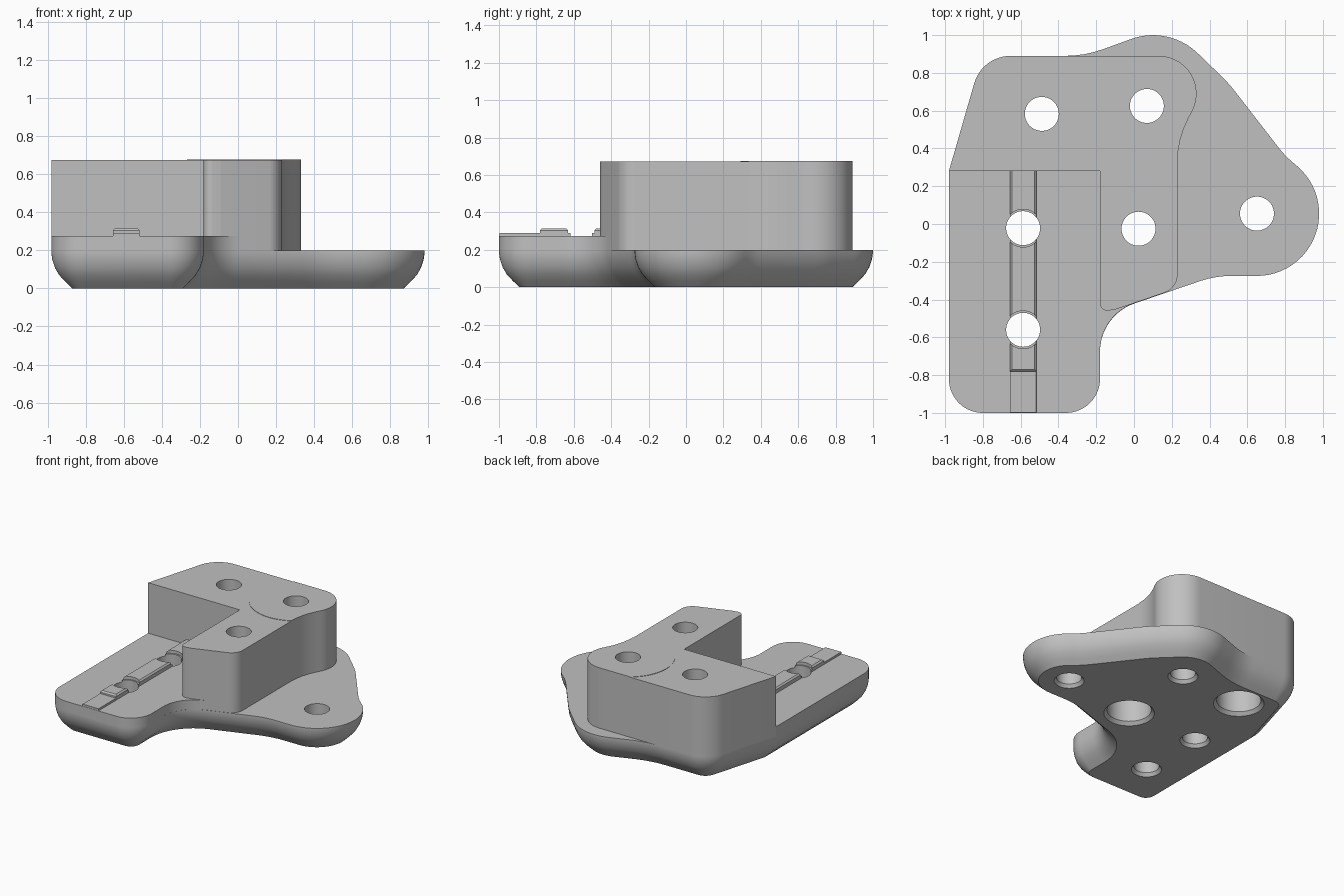
import bpy, bmesh
from math import pi, cos, sin, tan, acos
from mathutils import Vector

if "Cube" in bpy.data.objects:
    bpy.data.objects.remove(bpy.data.objects["Cube"])

GREY = 0.53
grey = bpy.data.materials.new("plain_grey")
grey.diffuse_color = (GREY, GREY, GREY, 1)
grey.use_nodes = True
grey.node_tree.nodes["Principled BSDF"].inputs["Base Color"].default_value = (GREY, GREY, GREY, 1)


def rounded(corners):
    """Polygon from (x, y, fillet radius) corners."""
    pts = []
    for i, (x, y, r) in enumerate(corners):
        p = Vector((x, y))
        if r == 0:
            pts.append(p)
            continue
        a = (Vector(corners[i - 1][:2]) - p).normalized()
        b = (Vector(corners[(i + 1) % len(corners)][:2]) - p).normalized()
        half = acos(max(-1, min(1, a.dot(b)))) / 2
        centre = p + (a + b).normalized() * (r / sin(half))
        start = p + a * (r / tan(half)) - centre
        turn = pi - 2 * half
        if a.cross(b) > 0:
            turn = -turn
        steps = max(4, int(abs(turn) / 0.1))
        for k in range(steps + 1):
            t = turn * k / steps
            pts.append(centre + Vector((start.x * cos(t) - start.y * sin(t),
                                        start.x * sin(t) + start.y * cos(t))))
    return pts


def inset(pts, d):
    """Move a counter-clockwise polygon inward by d, with mitred corners."""
    out = []
    for i, p in enumerate(pts):
        e = (p - pts[i - 1]).normalized()
        f = (pts[(i + 1) % len(pts)] - p).normalized()
        n, m = Vector((-e.y, e.x)), Vector((-f.y, f.x))
        out.append(p + (n + m) * (d / (1 + n.dot(m))))
    return out


def finish(name, bm):
    bmesh.ops.recalc_face_normals(bm, faces=bm.faces)
    mesh = bpy.data.meshes.new(name)
    bm.to_mesh(mesh)
    bm.free()
    mesh.materials.append(grey)
    ob = bpy.data.objects.new(name, mesh)
    bpy.context.collection.objects.link(ob)
    return ob


def loft(bm, rings):
    """Skin a list of equal rings of 3D points and cap both ends."""
    rows = [[bm.verts.new(p) for p in ring] for ring in rings]
    for low, high in zip(rows, rows[1:]):
        for i in range(len(low)):
            bm.faces.new((low[i - 1], low[i], high[i], high[i - 1]))
    bm.faces.new(rows[0])
    bm.faces.new(rows[-1])


def slab(name, pts, profile):
    """Extrude an outline through (inset, z) steps."""
    bm = bmesh.new()
    loft(bm, [[(p.x, p.y, z) for p in inset(pts, d)] for d, z in profile])
    return finish(name, bm)


def bores(name, holes):
    """Cutter made of stepped round bores: (x, y, [(radius, z)...])."""
    bm = bmesh.new()
    for x, y, steps in holes:
        loft(bm, [[(x + r * cos(k * pi / 24), y + r * sin(k * pi / 24), z)
                   for k in range(48)] for r, z in steps])
    ob = finish(name, bm)
    ob.hide_render = True
    return ob


def boolean(ob, cutter, operation="DIFFERENCE"):
    bpy.ops.object.select_all(action="DESELECT")
    bpy.context.view_layer.objects.active = ob
    ob.select_set(True)
    mod = ob.modifiers.new("cut", "BOOLEAN")
    mod.operation, mod.solver, mod.object = operation, "EXACT", cutter
    bpy.ops.object.modifier_apply(modifier=mod.name)


# Foot plate with a rounded underside
arm_right = [(-.98, -1, .18), (-.18, -1, .18), (-.18, -.483, .27)]
plate_outline = rounded(arm_right + [
    (.43, -.275, .5), (1.557, -.275, .33), (.80, .36, .5), (.5, .747, .8),
    (.184, 1.052, .34), (-.261, .89, .6), (-.804, .89, .2), (-.98, .28, 0)])
plate = slab("foot_plate", plate_outline,
             [(.11, 0), (.074, .034), (.041, .07), (.019, .108), (.005, .15), (0, .185), (0, .2)])

# Raised arm on the plate
arm = slab("raised_arm", rounded(arm_right + [(.02, -.413, 0), (-.05, .3, 0), (-.98, .28, 0)]),
           [(0, .2), (0, .275)])

# Tall angled block
block_outline = rounded([
    (-.98, .28, 0), (-.18, .28, 0), (-.18, -.468, .04), (-.09, -.45, .1), (.23, -.34, .1),
    (.23, .45, .5), (.463, .89, .2), (-.804, .89, .2)])
block = slab("tall_block", block_outline, [(0, .2), (0, .673)])

# Faint round pad on top of the block
pad = slab("round_pad", block_outline, [(0, .65), (0, .676)])
disc = bores("pad_cutter", [(.065, .625, [(.333, .6), (.333, .8)])])
boolean(pad, disc, "INTERSECT")


# Rail strip along the arm and its raised keys
def bar(name, y0, y1, top, edge):
    pts = [Vector(c) for c in ((-.657, y0), (-.517, y0), (-.517, y1), (-.657, y1))]
    return slab(name, pts, [(0, .26), (0, top - edge), (edge, top)])


strip = bar("rail_strip", -.998, .29, .291, .001)
keys = [bar("rail_key_front", -.78, -.56, .315, .011),
        bar("rail_key_middle", -.56, -.02, .315, .011),
        bar("rail_key_back", -.02, .32, .315, .011)]

# Screw holes, chamfered below; two have wide counterbores
small = [(.115, -.01), (.09, .025), (.09, .8)]
wide = [(.19, -.01), (.158, .025), (.158, .4), (.09, .4), (.09, .8)]
arm_holes = [(-.587, -.022), (-.587, -.56)]
holes = bores("hole_cutter", [(x, y, small) for x, y in arm_holes + [(.068, .625), (.651, .055)]]
              + [(x, y, wide) for x, y in [(-.488, .583), (.024, -.025)]])
key_holes = bores("key_cutter", [(x, y, [(.1, .1), (.1, .5)]) for x, y in arm_holes])
for part in (plate, arm, block, pad, strip):
    boolean(part, holes)
for key in keys:
    boolean(key, key_holes)
for cutter in (disc, holes, key_holes):
    bpy.data.objects.remove(cutter)

# Smooth the curved walls, keep the crisp edges
bpy.ops.object.select_all(action="DESELECT")
for part in [plate, arm, block, pad, strip] + keys:
    part.select_set(True)
bpy.context.view_layer.objects.active = plate
bpy.ops.object.shade_smooth_by_angle(angle=pi / 6)
